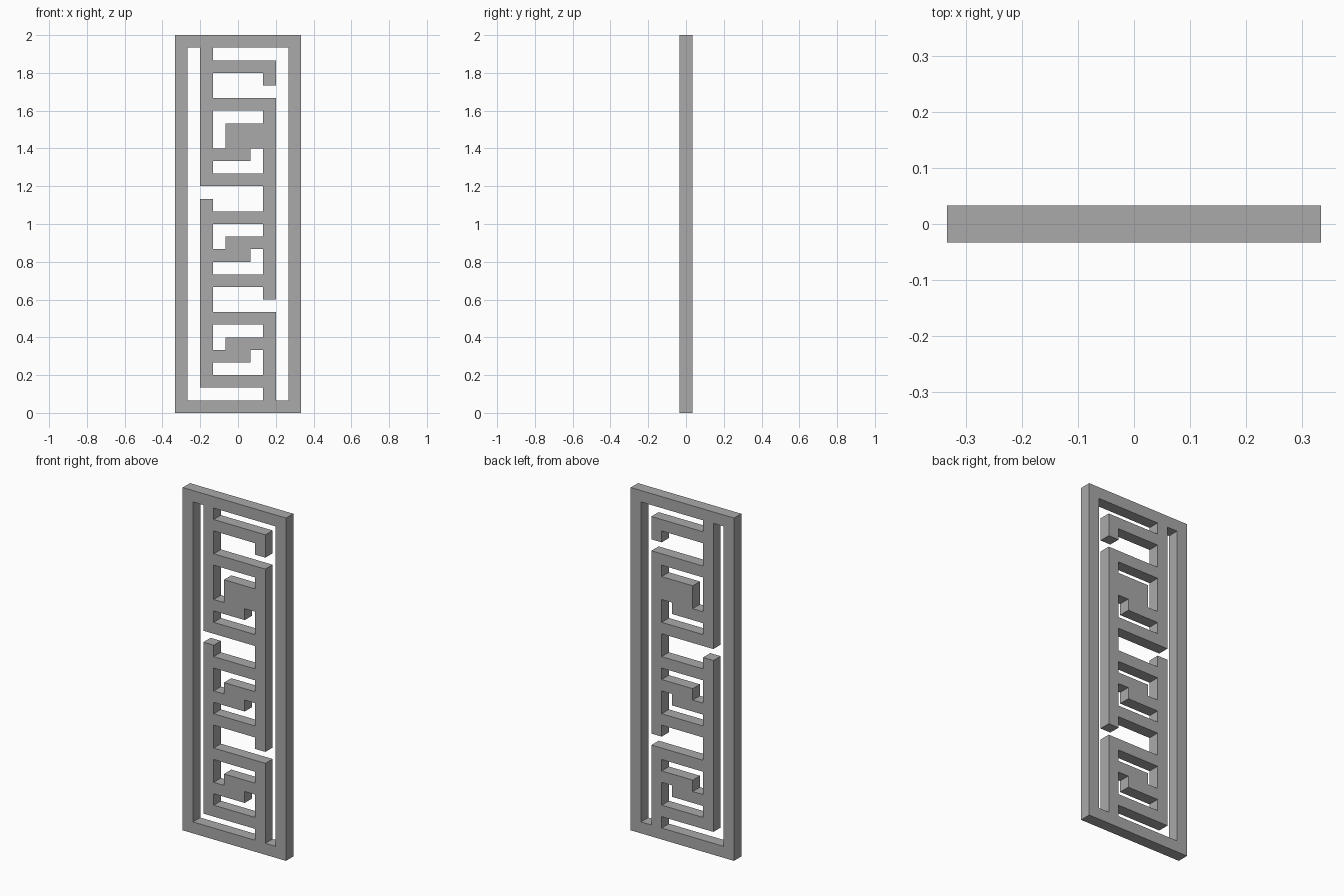
import bpy
import bmesh

cube = bpy.data.objects.get("Cube")
if cube:
    bpy.data.objects.remove(cube, do_unlink=True)

UNIT = 2 / 30  # strip width and panel thickness
cells = set()


def strip(x0, x1, z0, z1):
    """Mark a rectangle of the square module as solid."""
    cells.update((x, z) for x in range(x0, x1) for z in range(z0, z1))


# Outer frame
for x in (-5, 4):
    strip(x, x + 1, 0, 30)
for z in (0, 29):
    strip(-5, 5, z, z + 1)

# Broken uprights of the fretwork
for z0, z1 in ((2, 17), (18, 29)):
    strip(-3, -2, z0, z1)
for z0, z1 in ((1, 8), (9, 25), (26, 28)):
    strip(2, 3, z0, z1)

# Crossbars between the uprights
for z in (2, 7, 10, 15, 18, 24, 27):
    strip(-3, 3, z, z + 1)

# Interlocking S keys; the top one has a taller upper arm
for z, upper in ((4, 1), (12, 1), (20, 2)):
    strip(-2, 1, z, z + 1)
    strip(-1, 2, z + 1, z + 1 + upper)

# Turn the solid modules into a flat sheet, then give it thickness
bm = bmesh.new()
for x, z in sorted(cells):
    corners = ((x, z), (x + 1, z), (x + 1, z + 1), (x, z + 1))
    bm.faces.new([bm.verts.new((a * UNIT, -UNIT / 2, b * UNIT)) for a, b in corners])
bmesh.ops.remove_doubles(bm, verts=bm.verts[:], dist=UNIT / 100)
sheet = bmesh.ops.extrude_face_region(bm, geom=bm.faces[:], use_keep_orig=True)
moved = [v for v in sheet["geom"] if isinstance(v, bmesh.types.BMVert)]
bmesh.ops.translate(bm, verts=moved, vec=(0, UNIT, 0))
bmesh.ops.recalc_face_normals(bm, faces=bm.faces[:])

mesh = bpy.data.meshes.new("fretwork_panel")
bm.to_mesh(mesh)
bm.free()
panel = bpy.data.objects.new("fretwork_panel", mesh)
bpy.context.collection.objects.link(panel)

# Plain grey finish
grey = bpy.data.materials.new("plain_grey")
grey.use_nodes = True
color = (0.4, 0.4, 0.4, 1)
grey.diffuse_color = color
grey.node_tree.nodes["Principled BSDF"].inputs["Base Color"].default_value = color
mesh.materials.append(grey)
